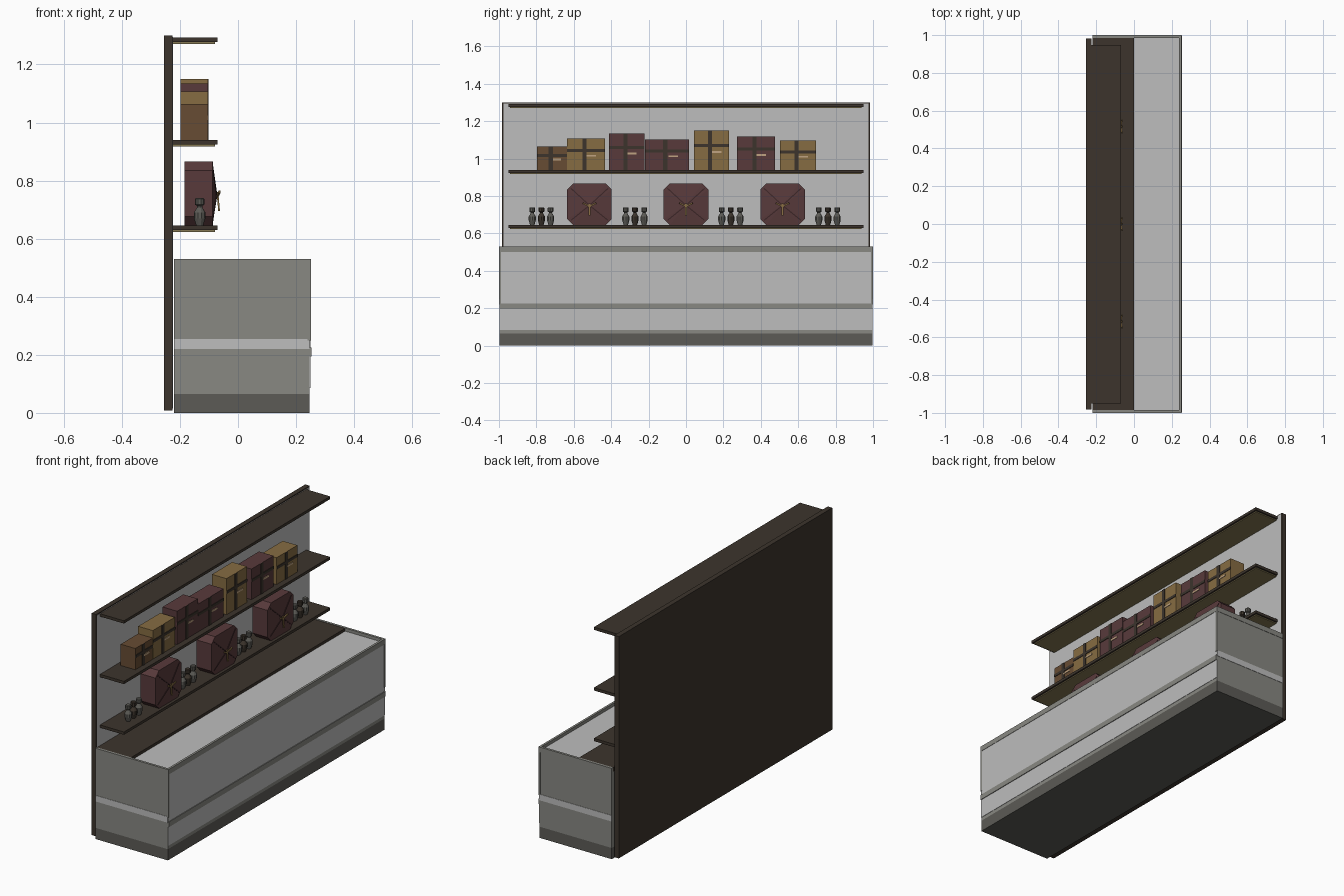
import bpy, bmesh, math
from mathutils import Vector

cube = bpy.data.objects.get("Cube")
if cube:
    bpy.data.objects.remove(cube, do_unlink=True)


def material(name, hexcode):
    rgb = [int(hexcode[i:i + 2], 16) / 255 for i in (0, 2, 4)]
    col = [c / 12.92 if c < 0.04 else ((c + 0.055) / 1.055) ** 2.4 for c in rgb] + [1]
    m = bpy.data.materials.new(name)
    m.use_nodes = True
    m.diffuse_color = col
    m.node_tree.nodes["Principled BSDF"].inputs["Base Color"].default_value = col
    return m


WOOD = material("dark wood", "3c342c")
LIGHT = material("light grey", "bdbdbd")
GREY = material("warm grey", "888882")
BASE = material("dark grey", "5c5b56")
UNDER = material("olive trim", "857853")
MAROON = material("maroon", "583a3b")
GOLD = material("gold card", "866c42")
BROWN = material("brown card", "674c33")
LABEL = material("cream label", "c0a482")
FOLD = material("dark maroon", "3d2728")


def finish(name, bm, mat):
    bmesh.ops.recalc_face_normals(bm, faces=bm.faces)
    me = bpy.data.meshes.new(name)
    bm.to_mesh(me)
    bm.free()
    me.materials.append(mat)
    ob = bpy.data.objects.new(name, me)
    bpy.context.collection.objects.link(ob)
    return ob


def box(name, mat, x, y, z):
    """Box from (min, max) ranges on each axis."""
    bm = bmesh.new()
    bmesh.ops.create_cube(bm, size=1)
    for v in bm.verts:
        v.co = Vector([(r[0] + r[1]) / 2 + c * (r[1] - r[0]) for r, c in zip((x, y, z), v.co)])
    return finish(name, bm, mat)


def bar(name, mat, a, b, width, thick):
    """Thin strip between two points, its width lying in the yz plane."""
    a, b = Vector(a), Vector(b)
    d = (b - a).normalized()
    side = d.cross(Vector((1, 0, 0))).normalized() * width / 2
    out = side.cross(d).normalized() * thick / 2
    bm = bmesh.new()
    bm_verts = [bm.verts.new(p + s * side + o * out)
                for p in (a, b) for s in (-1, 1) for o in (-1, 1)]
    bmesh.ops.convex_hull(bm, input=bm_verts)
    return finish(name, bm, mat)


def lathe(name, mat, profile, centre, sides=10):
    bm = bmesh.new()
    rings = []
    for r, z in profile:
        rings.append([bm.verts.new((centre[0] + r * math.cos(2 * math.pi * i / sides),
                                    centre[1] + r * math.sin(2 * math.pi * i / sides),
                                    centre[2] + z)) for i in range(sides)])
    for lo, hi in zip(rings, rings[1:]):
        for i in range(sides):
            j = (i + 1) % sides
            bm.faces.new((lo[i], lo[j], hi[j], hi[i]))
    bm.faces.new(rings[0])
    bm.faces.new(rings[-1])
    return finish(name, bm, mat)


# Counter body with plinth
X = (-0.22, 0.247)
box("counter_plinth", BASE, X, (-0.998, 0.998), (0, 0.065))
box("counter_body", GREY, X, (-0.998, 0.998), (0.065, 0.505))

# Counter front panels, mid strip and end posts
box("front_lower_panel", LIGHT, (0.246, 0.249), (-0.998, 0.998), (0.085, 0.195))
box("front_upper_panel", LIGHT, (0.246, 0.249), (-0.99, 0.99), (0.225, 0.5))
box("front_mid_strip", GREY, (0.246, 0.253), (-0.998, 0.998), (0.195, 0.225))
for s in (-1, 1):
    ends = sorted((s * 0.99, s * 1.0))
    box("front_post", GREY, (0.24, 0.251), ends, (0.25, 0.53))
    box("end_stripe", LIGHT, X, sorted((s * 0.99, s * 1.0)), (0.22, 0.255))
    box("top_end_rim", GREY, (-0.22, 0.25), sorted((s * 0.986, s * 1.0)), (0.5, 0.53))

# Counter top: dark worktop at the back, recessed pale top at the front
box("top_front_rim", GREY, (0.238, 0.251), (-1, 1), (0.5, 0.53))
box("worktop", WOOD, (-0.22, 0), (-0.986, 0.986), (0.505, 0.528))
box("pale_top", LIGHT, (0, 0.238), (-0.986, 0.986), (0.505, 0.512))

# Back board with pale facing
box("back_board", WOOD, (-0.255, -0.226), (-0.983, 0.983), (0.008, 1.3))
box("back_facing", LIGHT, (-0.227, -0.224), (-0.977, 0.977), (0.015, 1.294))

# Shelves with trim underneath
for top in (0.645, 0.94, 1.293):
    box("shelf", WOOD, (-0.225, -0.07), (-0.95, 0.948), (top - 0.016, top))
    box("shelf_trim", UNDER, (-0.224, -0.08), (-0.94, 0.938), (top - 0.022, top - 0.014))

# Wrapped boxes on the middle shelf: start, end, height, colour
BOXES = [(-0.797, -0.637, 0.124, BROWN), (-0.636, -0.433, 0.167, GOLD),
         (-0.412, -0.221, 0.194, MAROON), (-0.219, 0.016, 0.162, MAROON),
         (0.043, 0.23, 0.21, GOLD), (0.273, 0.476, 0.178, MAROON),
         (0.503, 0.695, 0.156, GOLD)]
FRONT = -0.104
for y0, y1, h, mat in BOXES:
    w, z0 = y1 - y0, 0.94
    box("gift_box", mat, (-0.198, FRONT), (y0, y1), (z0, z0 + h))
    yc, zc = y0 + 0.46 * w, z0 + 0.62 * h
    skin = (FRONT - 0.001, FRONT + 0.003)
    box("vertical_ribbon", WOOD, skin, (yc - 0.011, yc + 0.011), (z0, z0 + h))
    box("cross_ribbon", WOOD, skin, (y0, y1), (zc - 0.008, zc + 0.008))
    yl, zl = y0 + 0.64 * w, z0 + 0.45 * h
    box("label", LABEL, skin, (yl - 0.026, yl + 0.026), (zl - 0.005, zl + 0.005))

# Chamfered parcels with folded fronts and bows on the lower shelf
for yc in (-0.516, 0, 0.516):
    hw, z0, z1, c, xf = 0.119, 0.645, 0.866, 0.032, -0.087
    zm = 0.75
    outline = []
    for sy, sz in ((1, 1), (-1, 1), (-1, -1), (1, -1)):
        zc = z1 if sz > 0 else z0
        pair = [(yc + sy * hw, zc - sz * c), (yc + sy * (hw - c), zc)]
        outline += pair if sy == sz else pair[::-1]
    bm = bmesh.new()
    back = [bm.verts.new((-0.185, y, z)) for y, z in outline]
    front = [bm.verts.new((xf, y, z)) for y, z in outline]
    tip = bm.verts.new((xf + 0.012, yc, zm))
    bm.faces.new(back)
    for i in range(len(outline)):
        j = (i + 1) % len(outline)
        bm.faces.new((back[i], back[j], front[j], front[i]))
        bm.faces.new((front[i], front[j], tip))
    finish("parcel", bm, MAROON)
    for sy in (-1, 1):
        for ze in (z0 + 0.025, z1 - 0.025):
            bar("fold", FOLD, (xf + 0.001, yc + sy * (hw - 0.02), ze),
                (xf + 0.014, yc, zm), 0.006, 0.003)
        bar("bow_wing", GOLD, (xf + 0.016, yc, zm - 0.005),
            (xf + 0.024, yc + sy * 0.035, zm + 0.012), 0.009, 0.006)
    bar("bow_tail", GOLD, (xf + 0.016, yc, zm + 0.01), (xf + 0.022, yc, zm - 0.055), 0.01, 0.006)

# Small bottles in groups of three, the middle one darker
PROFILE = [(0.012, 0), (0.02, 0.025), (0.02, 0.045), (0.009, 0.063),
           (0.009, 0.068), (0.016, 0.072), (0.016, 0.092), (0.012, 0.095)]
for yc in (-0.773, -0.273, 0.24, 0.759):
    for k in (-1, 0, 1):
        lathe("bottle", BASE if k else WOOD, PROFILE, (-0.132, yc + 0.049 * k, 0.645))
